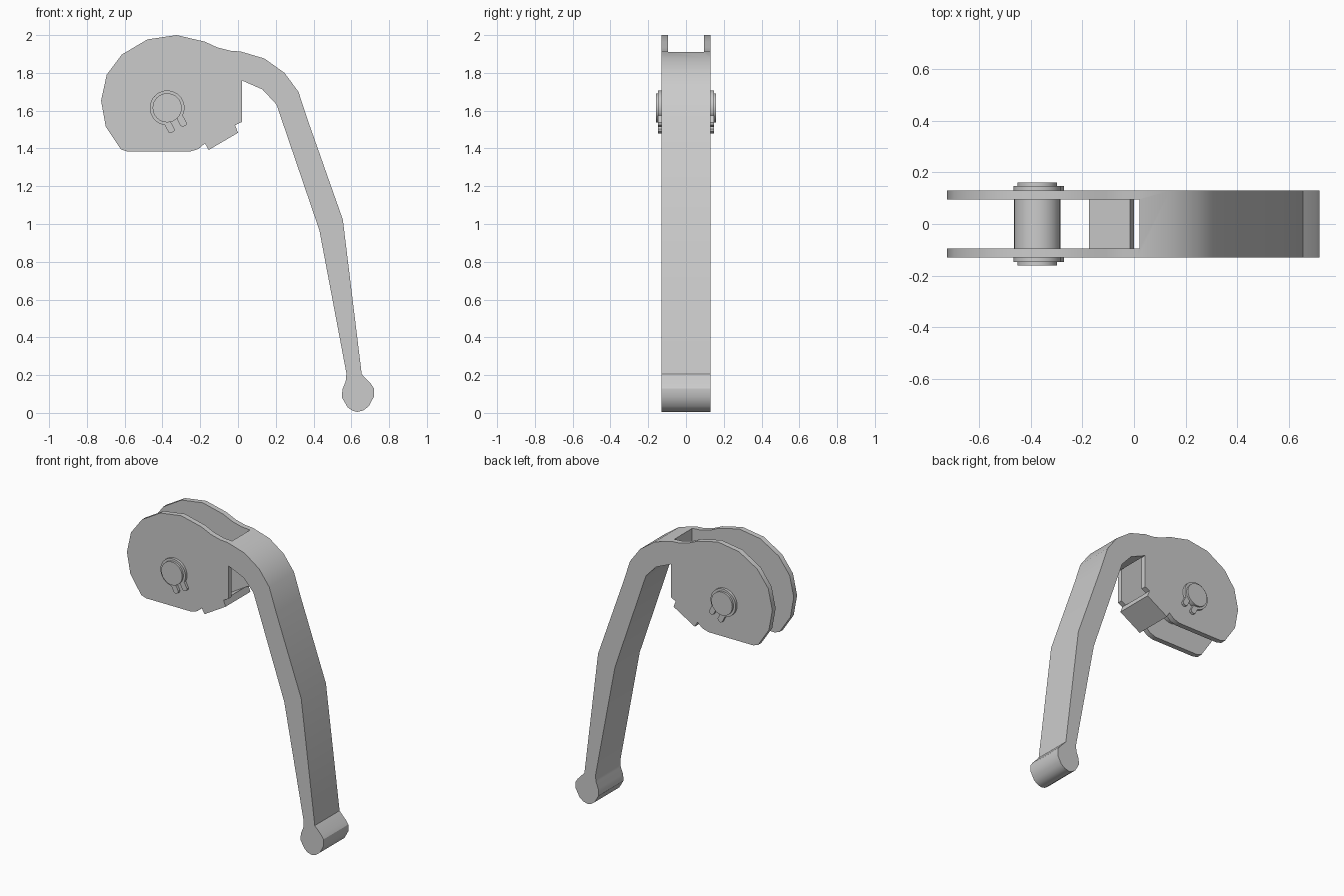
import bpy, bmesh, math
from mathutils import Vector

cube = bpy.data.objects.get("Cube")
if cube:
    bpy.data.objects.remove(cube, do_unlink=True)

grey = bpy.data.materials.new("plain grey")
grey.use_nodes = True
colour = (0.6, 0.6, 0.6, 1)
grey.diffuse_color = colour
grey.node_tree.nodes["Principled BSDF"].inputs["Base Color"].default_value = colour


def prism(name, outline, y0, y1):
    """Extrude an x-z outline from y0 to y1."""
    bm = bmesh.new()
    face = bm.faces.new([bm.verts.new((x, y0, z)) for x, z in outline])
    grown = bmesh.ops.extrude_face_region(bm, geom=[face])["geom"]
    moved = [v for v in grown if isinstance(v, bmesh.types.BMVert)]
    bmesh.ops.translate(bm, verts=moved, vec=(0, y1 - y0, 0))
    bmesh.ops.recalc_face_normals(bm, faces=bm.faces[:])
    mesh = bpy.data.meshes.new(name)
    bm.to_mesh(mesh)
    bm.free()
    mesh.materials.append(grey)
    obj = bpy.data.objects.new(name, mesh)
    bpy.context.collection.objects.link(obj)
    return obj


def smooth(obj):
    bpy.ops.object.select_all(action='DESELECT')
    obj.select_set(True)
    bpy.context.view_layer.objects.active = obj
    bpy.ops.object.shade_smooth_by_angle(angle=math.radians(30))


def arc(centre, radius, start, end, steps):
    angles = [start + (end - start) * i / steps for i in range(steps + 1)]
    return [(centre[0] + radius * math.cos(a), centre[1] + radius * math.sin(a)) for a in angles]


def circle(centre, radius, steps=32):
    return arc(centre, radius, 0, math.tau, steps)[:-1]


HALF, INNER = 0.13, 0.095

# Locking bar section, shared by the plates and the cross piece
bar = [(-0.175, 1.427), (-0.155, 1.392), (0, 1.483), (-0.015, 1.523)]

# Fork head and bent handle as one silhouette
head_top = [(0.02, 1.54), (0.02, 1.76)]
handle_under = [(0.13, 1.712), (0.204, 1.632), (0.431, 0.966), (0.574, 0.209)]
grip = [(0.57, 0.167), (0.553, 0.125), (0.55, 0.082), (0.58, 0.03), (0.605, 0.012), (0.632, 0.005),
        (0.665, 0.014), (0.692, 0.035), (0.719, 0.085), (0.719, 0.13), (0.704, 0.153)]
handle_over = [(0.655, 0.205), (0.555, 1.023), (0.37, 1.548), (0.32, 1.70), (0.246, 1.80),
               (0.14, 1.876), (0.015, 1.913)]
cam = [(-0.04, 1.917), (-0.108, 1.934), (-0.175, 1.965), (-0.325, 2.0), (-0.48, 1.977),
       (-0.615, 1.897), (-0.695, 1.79), (-0.725, 1.653), (-0.70, 1.515), (-0.62, 1.395),
       (-0.585, 1.383), (-0.255, 1.383), (-0.21, 1.397)]
body = prism("lever_body", bar + head_top + handle_under + grip + handle_over + cam, -HALF, HALF)

# Slot between the two fork plates
cutter = prism("slot_cutter", [(-1, 1.2), (0.021, 1.2), (0.021, 2.2), (-1, 2.2)], -INNER, INNER)
cutter.hide_render = True
cut = body.modifiers.new("slot", 'BOOLEAN')
cut.operation = 'DIFFERENCE'
cut.solver = 'EXACT'
cut.object = cutter
bpy.context.view_layer.objects.active = body
bpy.ops.object.modifier_apply(modifier=cut.name)
bpy.data.objects.remove(cutter, do_unlink=True)
smooth(body)

# Cross piece joining the plates
prism("locking_bar", bar, -INNER, INNER)

# Pivot pin: thick middle with thinner ends through the plates
centre = (-0.375, 1.615)
smooth(prism("pivot_pin", circle(centre, 0.09), -INNER, INNER))

# Retaining clip: open ring with two chamfered prongs
axis = math.radians(-62)
along = Vector((math.cos(axis), math.sin(axis)))
across = Vector((-along.y, along.x))


def prong(side):
    points = [(0.084, 0.018), (0.118, 0.018), (0.128, 0.026), (0.128, 0.046), (0.118, 0.054), (0.074, 0.054)]
    return [tuple(Vector(centre) + along * a + across * b * side) for a, b in points]


gap = 0.64
ring = arc(centre, 0.092, axis + gap, axis + math.tau - gap, 28)
ring_inner = arc(centre, 0.074, axis + math.tau - 0.25, axis + 0.25, 28)
clip_outline = ring + prong(-1)[::-1] + ring_inner + prong(1)

for side, label in ((-1, "front"), (1, "back")):
    smooth(prism(label + "_pin_end", circle(centre, 0.077), side * INNER, side * 0.16))
    smooth(prism(label + "_clip", clip_outline, side * HALF, side * 0.147))
